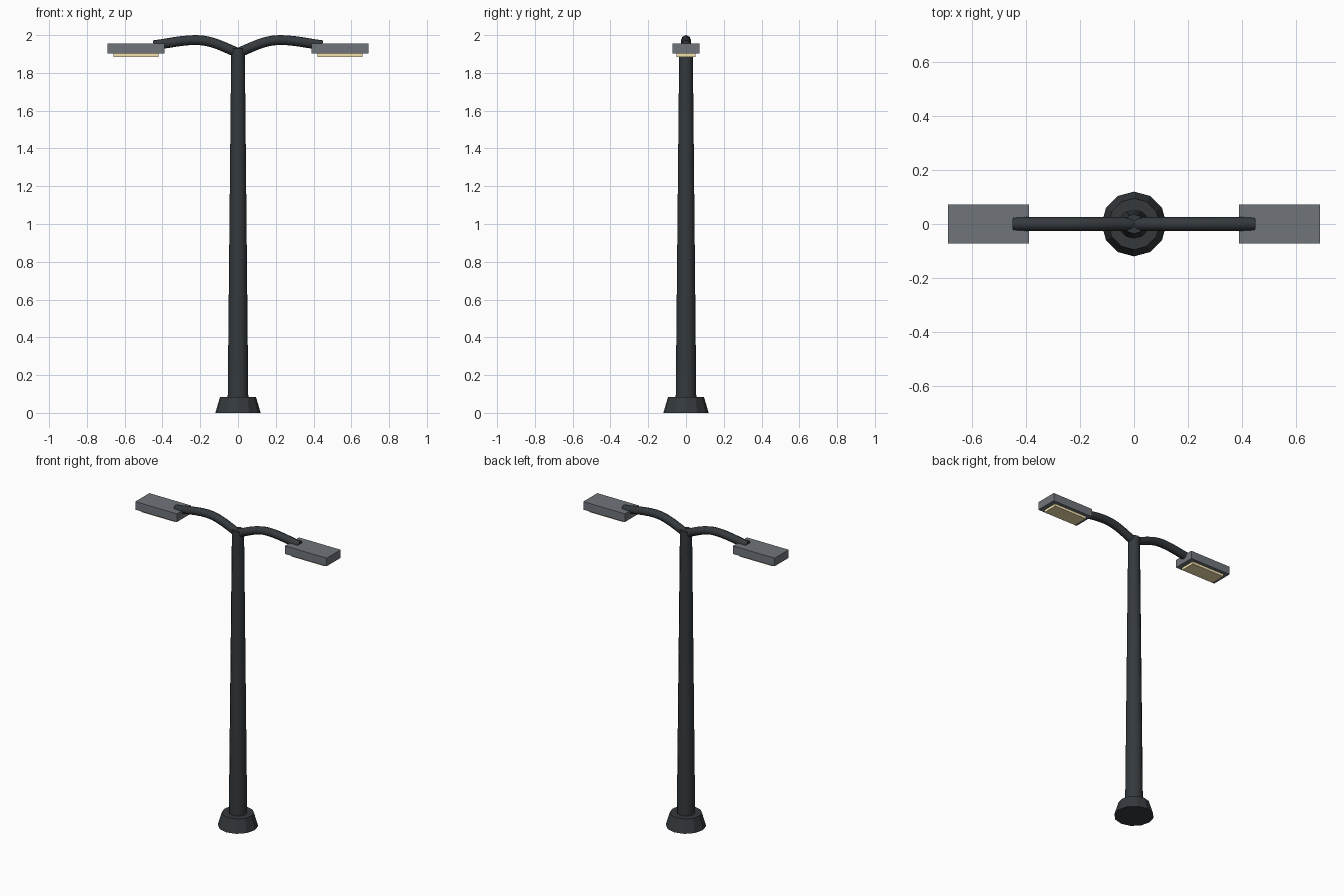
import bpy, math

if "Cube" in bpy.data.objects:
    bpy.data.objects.remove(bpy.data.objects["Cube"])


def material(name, rgb):
    m = bpy.data.materials.new(name)
    m.diffuse_color = (*rgb, 1)
    m.use_nodes = True
    m.node_tree.nodes["Principled BSDF"].inputs["Base Color"].default_value = m.diffuse_color
    return m


dark = material("dark_metal", (0.035, 0.042, 0.048))
grey = material("grey_metal", (0.16, 0.175, 0.195))
glow = material("warm_lens", (0.9, 0.75, 0.42))


def frustum(name, r1, r2, z1, z2, sides, smooth):
    bpy.ops.mesh.primitive_cone_add(vertices=sides, radius1=r1, radius2=r2,
                                    depth=z2 - z1, location=(0, 0, (z1 + z2) / 2))
    o = bpy.context.object
    o.name = name
    o.data.materials.append(dark)
    if smooth:
        bpy.ops.object.shade_smooth_by_angle(angle=math.radians(40))


def box(name, centre, size, mat):
    bpy.ops.mesh.primitive_cube_add(size=1, location=centre)
    o = bpy.context.object
    o.name = name
    o.scale = size
    bpy.ops.object.transform_apply(location=False, rotation=False, scale=True)
    o.data.materials.append(mat)


def arm(name, side):
    # curved tube rising from the pole top and dipping into the lamp head
    cu = bpy.data.curves.new(name, 'CURVE')
    cu.dimensions = '3D'
    cu.bevel_depth = 0.026
    cu.bevel_resolution = 2
    cu.resolution_u = 6
    cu.use_fill_caps = True
    sp = cu.splines.new('BEZIER')
    sp.bezier_points.add(2)
    pts = [((0, 1.905), (-0.07, 1.875), (0.07, 1.935)),
           ((0.22, 1.974), (0.14, 1.974), (0.30, 1.974)),
           ((0.447, 1.946), (0.37, 1.956), (0.52, 1.936))]
    for bp, (co, left, right) in zip(sp.bezier_points, pts):
        bp.co, bp.handle_left, bp.handle_right = [
            (side * x, 0, z) for x, z in (co, left, right)]
    o = bpy.data.objects.new(name, cu)
    bpy.context.collection.objects.link(o)
    cu.materials.append(dark)
    # turn the tube into a mesh
    bpy.ops.object.select_all(action='DESELECT')
    o.select_set(True)
    bpy.context.view_layer.objects.active = o
    bpy.ops.object.convert(target='MESH')
    bpy.ops.object.shade_smooth_by_angle(angle=math.radians(50))


# footing and tapered pole
frustum("base", 0.12, 0.095, 0, 0.085, 12, False)
frustum("pole", 0.055, 0.036, 0.02, 1.93, 12, True)

# two mirrored arms, each with a lamp head and lens
for label, s in (("left", -1), ("right", 1)):
    arm(label + "_arm", s)
    box(label + "_lamp_head", (s * 0.54, 0, 1.928), (0.30, 0.144, 0.053), grey)
    box(label + "_lens", (s * 0.54, 0, 1.895), (0.24, 0.10, 0.02), glow)
